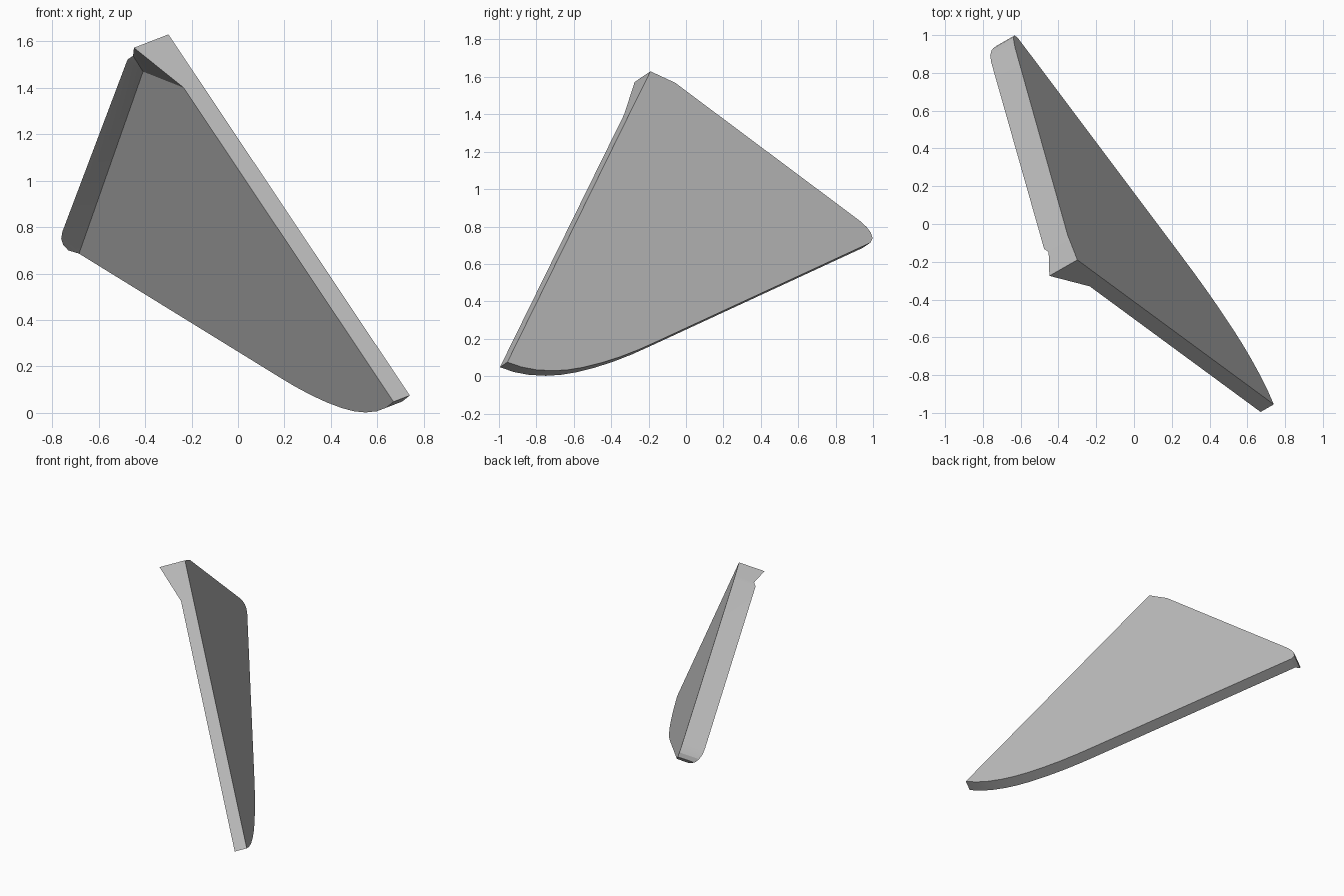
import bpy, bmesh, math
from mathutils import Vector

cube = bpy.data.objects.get("Cube")
if cube:
    bpy.data.objects.remove(cube, do_unlink=True)

grey = bpy.data.materials.new("light_grey")
grey.use_nodes = True
colour = (0.5, 0.5, 0.5, 1)
grey.diffuse_color = colour
grey.node_tree.nodes["Principled BSDF"].inputs["Base Color"].default_value = colour

# The fin is a tilted slab: outline points lie on one plane, depth runs along its normal
NORMAL = Vector((0.823, 0.470, 0.319))
SLAB = 0.085


def on_plane(y, z, depth=0.0):
    x = 0.2241 - 0.5707 * y - 0.388 * z
    return Vector((x, y, z)) - NORMAL * depth


# Thickened rim: apex, small notch, top bend, rounded rear corner (y, z, depth)
rim = [(-0.19, 1.63, 0.18), (-0.085, 1.581, 0.135), (-0.06, 1.57, 0.152),
       (0.93, 0.83, 0.155), (0.965, 0.798, 0.152), (0.988, 0.768, 0.14),
       (0.998, 0.738, 0.12)]
# Lower edge: straight run, then a curve up to the front tip
lower = [(0.985, 0.713), (-0.15, 0.188), (-0.25, 0.143), (-0.35, 0.104),
         (-0.45, 0.072), (-0.55, 0.047), (-0.63, 0.034), (-0.71, 0.029),
         (-0.8, 0.034), (-0.88, 0.049), (-0.955, 0.075)]
# Where the rim flare starts on the front edge
flare_start = (-0.29, 1.428)

outline = rim + [(y, z, SLAB) for y, z in lower + [flare_start]]

bm = bmesh.new()
outer = [bm.verts.new(on_plane(y, z)) for y, z, d in outline]
inner = [bm.verts.new(on_plane(y, z, d)) for y, z, d in outline]
knee = bm.verts.new(on_plane(-0.031, 1.497, SLAB))

# Outer face and edge walls
bm.faces.new(outer)
count = len(outline)
for i in range(count):
    j = (i + 1) % count
    bm.faces.new((outer[i], inner[i], inner[j], outer[j]))

# Recessed inner face
corner = len(rim)
bm.faces.new(inner[corner:] + [knee])

# Flare at the apex and sloping lip down the rear edge
bm.faces.new((inner[-1], inner[0], knee))
for i in range(2):
    bm.faces.new((inner[i], inner[i + 1], knee))
bm.faces.new((inner[2], inner[3], knee))
bm.faces.new((inner[3], inner[corner], knee))
for i in range(3, corner - 1):
    bm.faces.new((inner[i], inner[i + 1], inner[corner]))

bmesh.ops.recalc_face_normals(bm, faces=bm.faces)
mesh = bpy.data.meshes.new("fin_panel")
bm.to_mesh(mesh)
bm.free()
mesh.materials.append(grey)
fin = bpy.data.objects.new("fin_panel", mesh)
bpy.context.collection.objects.link(fin)

for other in bpy.context.selected_objects:
    other.select_set(False)
fin.select_set(True)
bpy.context.view_layer.objects.active = fin
bpy.ops.object.shade_smooth_by_angle(angle=math.radians(20))
